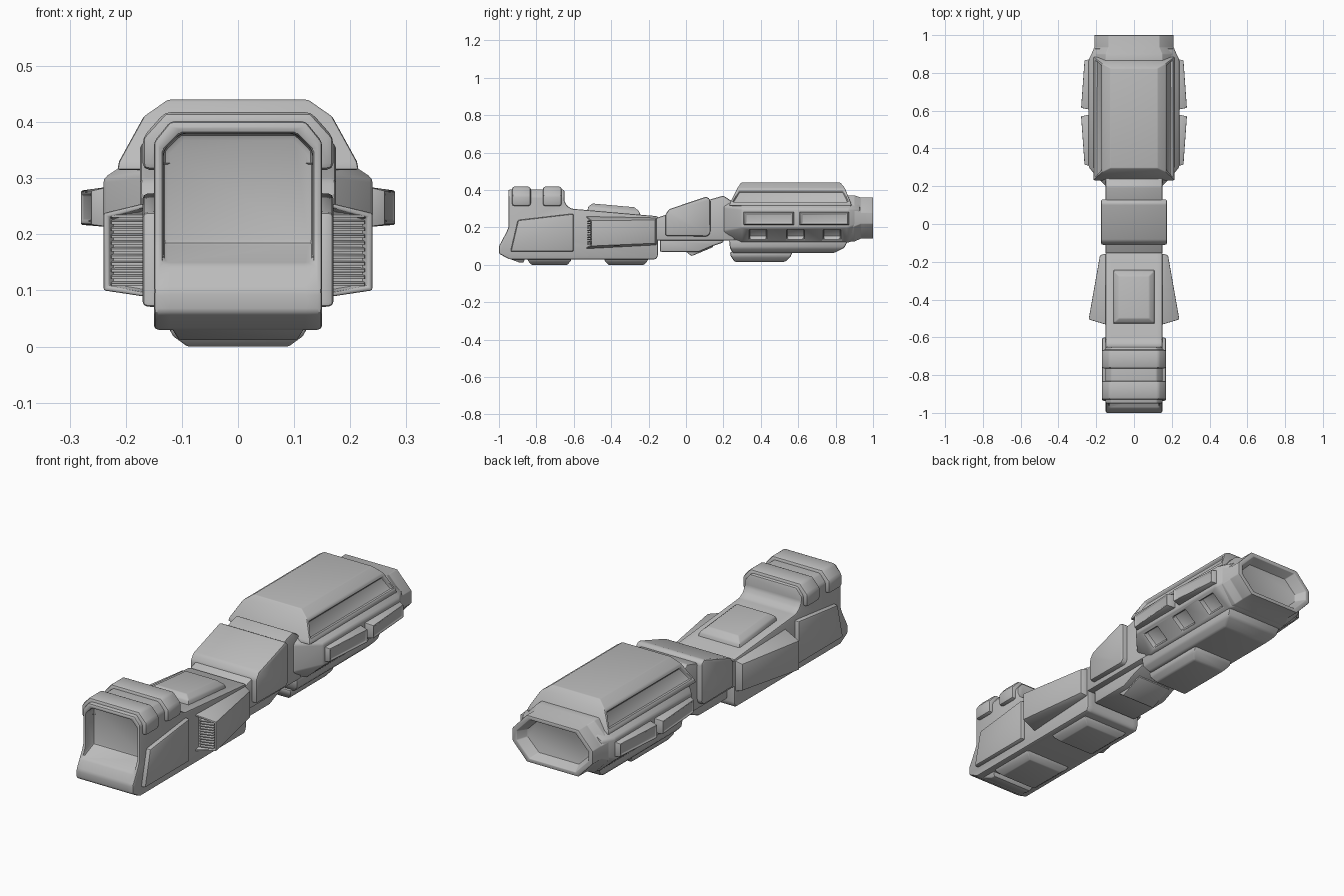
import bpy, bmesh, math
from mathutils import Matrix, Vector

if "Cube" in bpy.data.objects:
    bpy.data.objects.remove(bpy.data.objects["Cube"])

grey = bpy.data.materials.new("hull_grey")
grey.use_nodes = True
COLOUR = (0.5, 0.5, 0.5, 1)
grey.diffuse_color = COLOUR
grey.node_tree.nodes["Principled BSDF"].inputs["Base Color"].default_value = COLOUR
parts = []


def loft(name, rings, bevel=0.008, mirror=False, inset=None):
    """Skin a list of equal point rings, cap both ends, bevel the edges."""
    bm = bmesh.new()
    loops = [[bm.verts.new(p) for p in r] for r in rings]
    n = len(rings[0])
    for a, b in zip(loops, loops[1:]):
        for i in range(n):
            j = (i + 1) % n
            bm.faces.new((a[i], a[j], b[j], b[i]))
    bm.faces.new(loops[0])
    bm.faces.new(loops[-1])
    bmesh.ops.remove_doubles(bm, verts=bm.verts, dist=1e-5)
    bmesh.ops.recalc_face_normals(bm, faces=bm.faces)
    if inset:
        rule, border, depth = inset
        faces = [f for f in bm.faces if rule(f)]
        bmesh.ops.inset_individual(bm, faces=faces, thickness=border)
        bmesh.ops.inset_individual(bm, faces=faces, thickness=0.004, depth=depth)
    mesh = bpy.data.meshes.new(name)
    bm.to_mesh(mesh)
    bm.free()
    mesh.materials.append(grey)
    obj = bpy.data.objects.new(name, mesh)
    bpy.context.collection.objects.link(obj)
    if bevel:
        parts.append((obj, bevel, mirror))
    return obj


def octagon(y, hw, z0, z1, low=(0, 0), top=(0, 0)):
    """Ring across the ship with chamfered lower and upper corners."""
    half = [(hw - low[0], z0), (hw, z0 + low[1]), (hw, z1 - top[1]), (hw - top[0], z1)]
    return [(x, y, z) for x, z in half] + [(-x, y, z) for x, z in reversed(half)]


def prism(name, profile, x0, x1, shrink=1, **kw):
    """Side profile of (y, z) points spanning x0 to x1."""
    cy = sum(p[0] for p in profile) / len(profile)
    cz = sum(p[1] for p in profile) / len(profile)
    outer = [(x1, cy + (y - cy) * shrink, cz + (z - cz) * shrink) for y, z in profile]
    return loft(name, [[(x0, y, z) for y, z in profile], outer], **kw)


def rect(z, hx, y0, y1, z_end=None):
    e = z if z_end is None else z_end
    return [(-hx, y0, z), (hx, y0, z), (hx, y1, e), (-hx, y1, e)]


def cut(cutter, targets):
    cutter.hide_render = True
    for t in targets:
        m = t.modifiers.new("cut", 'BOOLEAN')
        m.operation, m.object, m.solver = 'DIFFERENCE', cutter, 'EXACT'


# Forward body: side profile with clipped head corners
def body_ring(x, head):
    profile = [(-1, .06), (-.945, .03), (-.16, .03), (-.15, .05), (-.15, .26), (-.61, .3),
               (-.635, .315), (-.65, .34), (-.65, head), (-.95, head), (-.95, .2), (-.96, .175), (-1, .1)]
    return [(x, y, z) for y, z in profile]

body = loft("forward_body", [body_ring(-.15, .365), body_ring(-.12, .402),
                             body_ring(.12, .402), body_ring(.15, .365)])
bands = [loft("head_band", [octagon(y, .17, .315, .418, top=(.04, .045)),
                            octagon(y + .1, .17, .315, .418, top=(.04, .045))], bevel=.012)
         for y in (-.93, -.765)]

# Recessed front window with sloping sill
window = loft("window_cutter", [octagon(-1.05, .133, .115, .38, top=(.03, .03)),
                                octagon(-.89, .133, .183, .38, top=(.03, .03))], bevel=0)
cut(window, [body] + bands)

# Cheek panels
prism("cheek_panel", [(-.94, .07), (-.9, .24), (-.6, .275), (-.6, .07)], .14, .17,
      shrink=.98, mirror=True)

# Side intake pods with louvred fronts
loft("intake_pod", [
    [(.14, -.535, .085), (.14, -.535, .262), (.14, -.155, .255), (.14, -.155, .105)],
    [(.24, -.505, .10), (.24, -.505, .238), (.18, -.165, .24), (.18, -.165, .115)]],
    bevel=.006, mirror=True, inset=(lambda f: f.normal.y < -.8, .012, -.02))
for i in range(11):
    z = .108 + i * .0122
    prism("louvre", [(0, z), (0, z + .005), (.025, z + .009), (.025, z + .004)],
          .166, .226, bevel=.0005, mirror=True)
    for v in parts[-1][0].data.vertices:
        v.co.y += -.526 + (v.co.x - .166) * .3

# Top hatch
loft("top_hatch", [rect(.28, .113, -.53, -.24, .255), rect(.312, .105, -.522, -.25, .285),
                   rect(.328, .08, -.5, -.275, .308)], bevel=.005)

# Belly plates under the forward body
for y0, y1 in ((-.85, -.61), (-.44, -.2)):
    loft("belly_plate", [rect(.035, .125, y0, y1), rect(.018, .115, y0 + .008, y1 - .008),
                         rect(0, .09, y0 + .025, y1 - .025)], bevel=.004)
loft("chin_plate", [rect(.035, .12, -.95, -.86), rect(.012, .105, -.89, -.87)], bevel=.003)

# Neck, collar and lower flap
prism("neck", [(-.16, .13), (-.16, .25), (.13, .35), (.2, .37), (.26, .33), (.26, .13)],
      -.15, .15)
prism("collar", [(-.11, .155), (-.11, .27), (-.09, .298), (.11, .365), (.13, .35),
                 (.13, .17), (.115, .152)], -.175, .175, bevel=.01)
prism("neck_underside", [(-.14, .07), (-.14, .14), (.2, .14), (.2, .12), (.14, .1), (.07, .07)],
      -.12, .12)
prism("neck_flap", [(.0, .07), (.03, .047), (.145, .095), (.14, .13), (.1, .12)], -.09, .09,
      bevel=.005)

# Main rear hull with chamfered flanks
low, top = (.09, .08), (.075, .05)
hull = loft("rear_hull", [octagon(.2, .15, .15, .34, (.03, .03), (.03, .03)),
                          octagon(.3, .24, .12, .35, low, top),
                          octagon(.87, .24, .12, .35, low, top),
                          octagon(.93, .21, .14, .35, low, top)])

# Three square vents cut into each lower flank
slope = math.atan2(.08, .09)
for side in (1, -1):
    turn = Matrix.Translation((.195 * side, 0, .16)) @ Matrix.Rotation(-slope * side, 4, 'Y')
    for y in (.385, .585, .78):
        ring = [[turn @ Vector((x, y + dy, z)) for x, dy in
                 ((-.038, -.045), (.038, -.045), (.038, .045), (-.038, .045))] for z in (-.05, .025)]
        cut(loft("vent_cutter", ring, bevel=0), [hull])

# Upper canopy with a long slot in each slope
loft("upper_canopy", [rect(.315, .215, .23, .885), rect(.33, .212, .235, .882),
                      rect(.41, .168, .275, .85), rect(.44, .125, .295, .825)],
     bevel=.012, inset=(lambda f: abs(f.normal.x) > .6 and .34 < f.calc_center_median().z < .4,
                        .017, -.014))

# Flank pods, thickest where the pair meets
for y0, y1, a, b in ((.305, .58, .262, .28), (.605, .875, .28, .262)):
    loft("flank_pod", [[(.23, y0, .213), (.23, y1, .213), (.23, y1, .285), (.23, y0, .285)],
                       [(a, y0 + .01, .217), (b, y1 - .01, .217),
                        (b, y1 - .01, .278), (a, y0 + .01, .278)]],
         bevel=.005, mirror=True, inset=(lambda f: f.normal.x > .8, .008, -.004))

# Rear nozzle with a hollow octagonal mouth
corner = (.075, .08)
loft("rear_nozzle", [octagon(.83, .225, .125, .372, corner, corner),
                     octagon(.9, .225, .125, .372, corner, corner),
                     octagon(.935, .21, .14, .36, corner, corner),
                     octagon(1, .21, .14, .36, corner, corner),
                     octagon(1, .188, .158, .342, (.068, .07), (.068, .07)),
                     octagon(.95, .165, .172, .328, (.06, .06), (.06, .06))], bevel=.003)

# Keel and lower pod
loft("keel", [rect(.135, .15, .23, .87), rect(.09, .145, .235, .845), rect(.063, .12, .25, .79)])
loft("keel_pod", [rect(.07, .11, .235, .57), rect(.045, .108, .24, .56), rect(.016, .085, .26, .53)])

# Bake cuts, bevels and mirrors, then shade
for obj, width, mirror in parts:
    m = obj.modifiers.new("bevel", 'BEVEL')
    m.width, m.segments, m.limit_method, m.angle_limit = width, 2, 'ANGLE', math.radians(25)
    if mirror:
        obj.modifiers.new("mirror", 'MIRROR')
    bpy.ops.object.select_all(action='DESELECT')
    obj.select_set(True)
    bpy.context.view_layer.objects.active = obj
    bpy.ops.object.convert(target='MESH')
    bpy.ops.object.shade_smooth_by_angle(angle=math.radians(30))
for obj in [o for o in bpy.data.objects if "cutter" in o.name]:
    bpy.data.objects.remove(obj)
